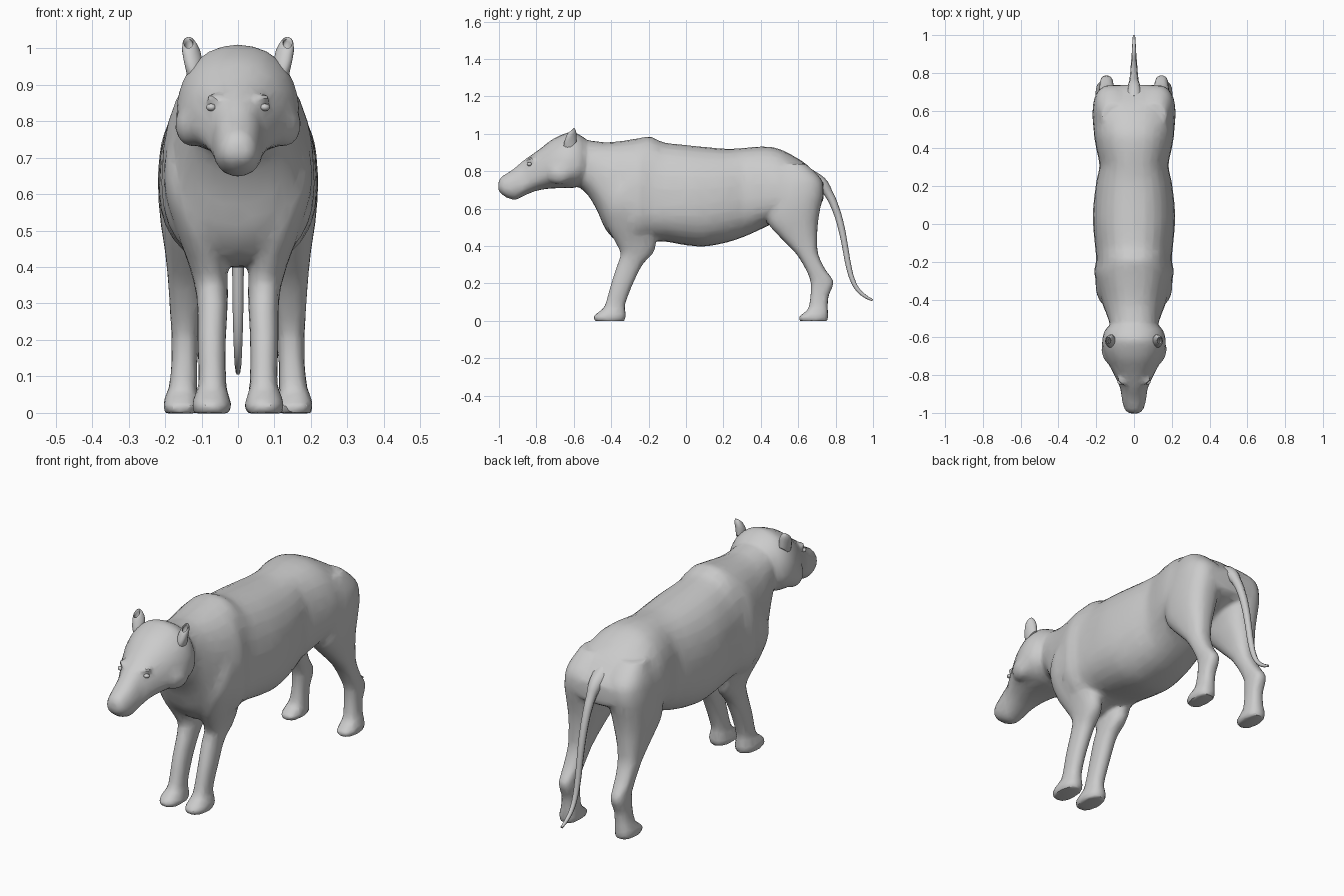
import bpy, bmesh, math
from mathutils import Vector, Matrix

if "Cube" in bpy.data.objects:
    bpy.data.objects.remove(bpy.data.objects["Cube"])


def smooth_rows(rows, steps=4):
    """Catmull-Rom interpolation between the given sections."""
    rows = [Vector(r) for r in rows]
    out = []
    for i in range(len(rows) - 1):
        a, b = rows[max(i - 1, 0)], rows[i]
        c, d = rows[i + 1], rows[min(i + 2, len(rows) - 1)]
        for s in range(steps):
            t = s / steps
            out.append(0.5 * (2 * b + (c - a) * t + (2 * a - 5 * b + 4 * c - d) * t * t
                              + (3 * b - a - 3 * c + d) * t ** 3))
    return out + [rows[-1]]


def upright(r, u, v):
    """Section across y: (y, bottom, widest z, top, half width)."""
    y, lo, mid, hi, w = r
    return (w * u, y, mid + v * ((hi - mid) if v > 0 else (mid - lo)))


def level(side, shear=0.0):
    """Section across z: (z, inner x, outer x, front y, back y)."""
    def place(r, u, v):
        z, x0, x1, y0, y1 = r
        dy = v * (y1 - y0) / 2
        return (side * ((x0 + x1) / 2 + u * (x1 - x0) / 2), (y0 + y1) / 2 + dy, z + shear * dy)
    return place


def loft(bm, rows, place, n=28, power=2.3, steps=4):
    rings = []
    for r in smooth_rows(rows, steps):
        ring = []
        for k in range(n):
            a = 2 * math.pi * k / n
            c, s = math.cos(a), math.sin(a)
            u = math.copysign(abs(c) ** (2 / power), c)
            v = math.copysign(abs(s) ** (2 / power), s)
            ring.append(bm.verts.new(place(r, u, v)))
        rings.append(ring)
    for p, q in zip(rings, rings[1:]):
        for k in range(n):
            m = (k + 1) % n
            bm.faces.new((p[k], p[m], q[m], q[k]))
    bm.faces.new(rings[0])
    bm.faces.new(rings[-1])


def ball(bm, loc, scale, turn=0.0):
    mat = Matrix.Translation(loc) @ Matrix.Rotation(turn, 4, 'Z') @ Matrix.Diagonal((*scale, 1))
    bmesh.ops.create_icosphere(bm, subdivisions=3, radius=1, matrix=mat)


def finish(bm, name):
    bmesh.ops.recalc_face_normals(bm, faces=bm.faces)
    mesh = bpy.data.meshes.new(name)
    bm.to_mesh(mesh)
    bm.free()
    ob = bpy.data.objects.new(name, mesh)
    bpy.context.collection.objects.link(ob)
    return ob


def shade(ob, angle=30):
    bpy.ops.object.select_all(action='DESELECT')
    ob.select_set(True)
    bpy.context.view_layer.objects.active = ob
    for m in list(ob.modifiers):
        bpy.ops.object.modifier_apply(modifier=m.name)
    bpy.ops.object.shade_smooth_by_angle(angle=math.radians(angle))


body = bmesh.new()

# torso and neck
loft(body, [
    (-.62, .74, .84, .95, .10), (-.54, .69, .82, .965, .125), (-.48, .60, .76, .96, .145),
    (-.43, .49, .70, .955, .165), (-.36, .42, .66, .96, .185), (-.26, .40, .63, .975, .21),
    (-.19, .42, .62, .985, .20), (-.12, .425, .61, .955, .206), (0, .405, .62, .94, .217),
    (.10, .398, .62, .93, .215), (.22, .42, .64, .92, .20), (.31, .45, .65, .925, .183),
    (.40, .49, .66, .932, .20), (.48, .53, .66, .925, .213), (.56, .57, .66, .89, .213),
    (.64, .60, .66, .84, .20), (.70, .62, .68, .78, .17), (.735, .64, .685, .74, .11)], upright)

# head and muzzle
loft(body, [
    (-1.003, .70, .72, .745, .025), (-.985, .677, .715, .772, .047), (-.95, .655, .715, .793, .06),
    (-.91, .648, .72, .822, .067), (-.87, .667, .73, .857, .073), (-.83, .685, .76, .885, .09),
    (-.78, .70, .785, .92, .115), (-.72, .708, .80, .967, .145), (-.66, .71, .81, .997, .166),
    (-.61, .71, .82, 1.01, .168), (-.56, .725, .83, .99, .152), (-.52, .76, .84, .96, .11),
    (-.48, .80, .85, .93, .05)], upright, power=2.15)

front_leg = [
    (-.002, .025, .12, -.488, -.33), (.02, .018, .126, -.495, -.322), (.04, .023, .122, -.477, -.322),
    (.065, .03, .112, -.445, -.326), (.10, .033, .108, -.428, -.322), (.20, .033, .111, -.40, -.283),
    (.30, .028, .112, -.367, -.233), (.36, .028, .122, -.35, -.178), (.42, .03, .14, -.377, -.16),
    (.50, .03, .17, -.42, -.17), (.60, .04, .20, -.44, -.18), (.70, .05, .20, -.42, -.20),
    (.80, .06, .175, -.36, -.22)]
rear_leg = [
    (-.002, .112, .20, .61, .757), (.02, .106, .205, .603, .76), (.045, .11, .20, .633, .76),
    (.07, .112, .19, .655, .758), (.13, .112, .183, .665, .762), (.185, .108, .183, .667, .785),
    (.22, .108, .183, .663, .785), (.28, .10, .187, .638, .742), (.36, .088, .192, .588, .706),
    (.44, .07, .20, .51, .702), (.52, .045, .212, .44, .705), (.60, .03, .219, .43, .718),
    (.68, .02, .218, .44, .735), (.76, .02, .205, .47, .722), (.84, .03, .17, .50, .64)]
for side in (1, -1):
    loft(body, front_leg, level(side))
    loft(body, rear_leg, level(side), power=2.5)
    # brow ridges and cheeks
    ball(body, (side * .062, -.828, .862), (.030, .020, .014), side * .6)
    ball(body, (side * .125, -.68, .79), (.045, .07, .06), side * -.3)

# merge into one continuous skin
skin = finish(body, "body")
m = skin.modifiers.new("merge", 'REMESH')
m.mode, m.voxel_size = 'VOXEL', 0.01
m = skin.modifiers.new("soften", 'SMOOTH')
m.factor, m.iterations = 0.5, 5
m = skin.modifiers.new("facets", 'DECIMATE')
m.ratio = 0.1
shade(skin)

# ears: hollow cups tilted forward
ear_rows = [
    (.93, .10, .14, -.645, -.585), (.965, .098, .148, -.655, -.585), (.99, .105, .153, -.65, -.588),
    (1.013, .118, .152, -.638, -.597), (1.012, .124, .147, -.633, -.602),
    (.99, .113, .146, -.642, -.597), (.965, .118, .138, -.632, -.605)]
for side, label in ((1, "left"), (-1, "right")):
    bm = bmesh.new()
    loft(bm, ear_rows, level(side, 0.9), n=14, power=2, steps=2)
    shade(finish(bm, label + "_ear"), 45)
    bm = bmesh.new()
    ball(bm, (side * .074, -.838, .838), (.014, .012, .010), side * .6)
    shade(finish(bm, label + "_eye"))

# tail: tapered curve
path = [(.66, .76, .05), (.72, .735, .036), (.76, .685, .024), (.80, .60, .020), (.83, .50, .018),
        (.85, .40, .016), (.868, .30, .015), (.89, .22, .013), (.92, .165, .011),
        (.96, .13, .009), (.998, .11, .006)]
curve = bpy.data.curves.new("tail", 'CURVE')
curve.dimensions = '3D'
curve.bevel_depth, curve.bevel_resolution = 1.0, 2
curve.use_fill_caps = True
spline = curve.splines.new('BEZIER')
spline.bezier_points.add(len(path) - 1)
spline.resolution_u = 3
for p, (y, z, r) in zip(spline.bezier_points, path):
    p.co, p.radius = (0, y, z), r
    p.handle_left_type = p.handle_right_type = 'AUTO'
tail = bpy.data.objects.new("tail", curve)
bpy.context.collection.objects.link(tail)
